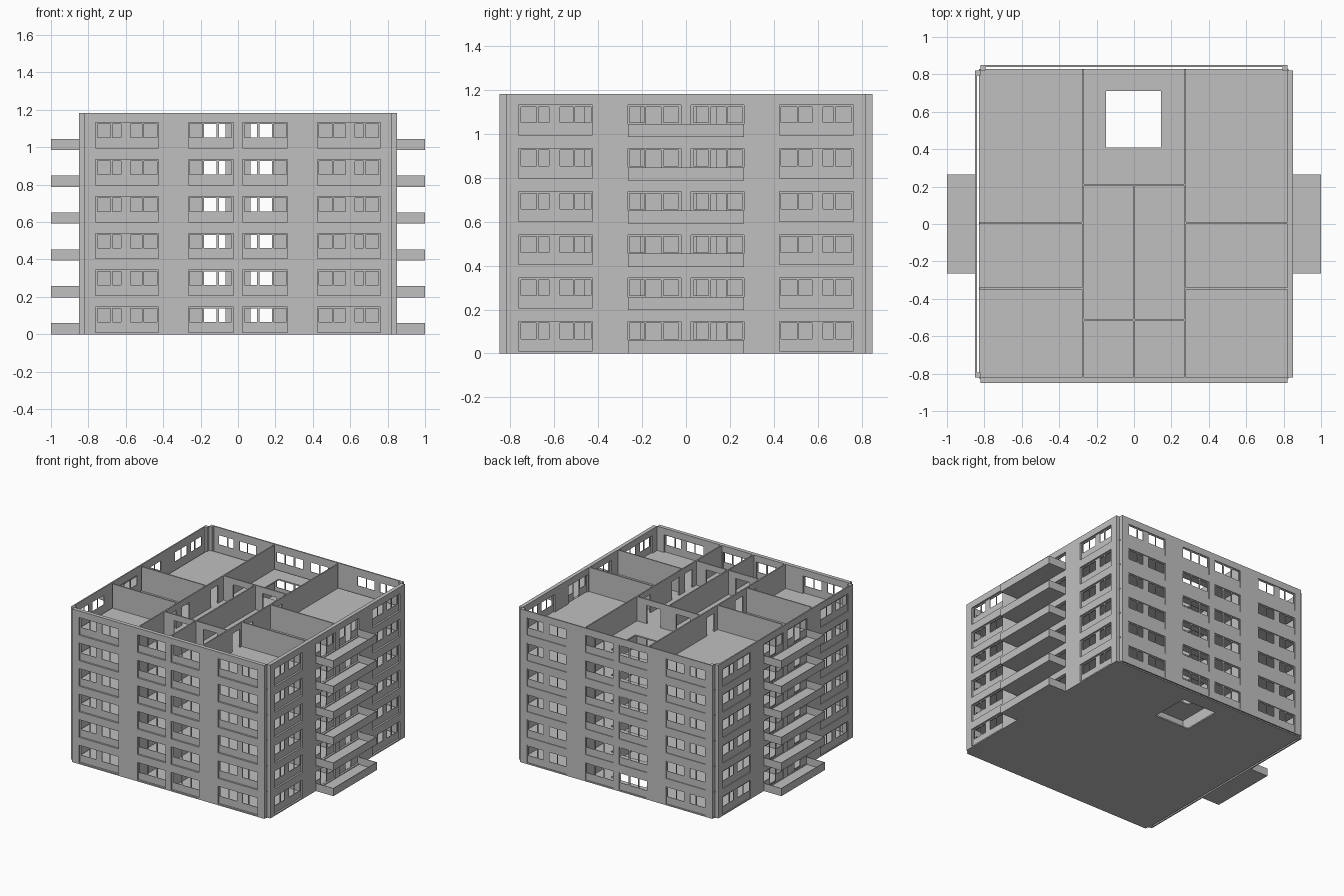
import bpy, bmesh

cube = bpy.data.objects.get("Cube")
if cube:
    bpy.data.objects.remove(cube, do_unlink=True)

STOREYS = 6
STEP = 0.197
TOP = STOREYS * STEP
IN, OUT = 0.82, 0.85      # inner and outer faces of the shell
SLAB = 0.01

grey = bpy.data.materials.new("concrete_grey")
grey.use_nodes = True
colour = (0.53, 0.53, 0.53, 1)
grey.diffuse_color = colour
grey.node_tree.nodes["Principled BSDF"].inputs["Base Color"].default_value = colour

# Coordinate order for sheets running along x, along y, or lying flat
PLACE = {
    "x": lambda u, v, d: (u, d, v),
    "y": lambda u, v, d: (d, u, v),
    "flat": lambda u, v, d: (u, v, d),
}


def inside(rect, u, v):
    return rect[0] < u < rect[1] and rect[2] < v < rect[3]


def sheet(name, axis, d0, d1, solids, holes=()):
    """Thick plate made of solid rectangles (u0, u1, v0, v1) minus holes."""
    rects = list(solids) + list(holes)
    us = sorted({round(c, 4) for r in rects for c in r[:2]})
    vs = sorted({round(c, 4) for r in rects for c in r[2:]})
    bm = bmesh.new()
    verts = {}

    def vert(u, v):
        if (u, v) not in verts:
            verts[u, v] = bm.verts.new(PLACE[axis](u, v, d0))
        return verts[u, v]

    for ua, ub in zip(us, us[1:]):
        for va, vb in zip(vs, vs[1:]):
            mu, mv = (ua + ub) / 2, (va + vb) / 2
            if any(inside(s, mu, mv) for s in solids) and not any(inside(h, mu, mv) for h in holes):
                bm.faces.new([vert(ua, va), vert(ub, va), vert(ub, vb), vert(ua, vb)])
    grown = bmesh.ops.extrude_face_region(bm, geom=bm.faces[:], use_keep_orig=True)
    moved = [g for g in grown["geom"] if isinstance(g, bmesh.types.BMVert)]
    bmesh.ops.translate(bm, verts=moved, vec=PLACE[axis](0, 0, d1 - d0))
    bmesh.ops.recalc_face_normals(bm, faces=bm.faces[:])
    mesh = bpy.data.meshes.new(name)
    bm.to_mesh(mesh)
    bm.free()
    mesh.materials.append(grey)
    obj = bpy.data.objects.new(name, mesh)
    bpy.context.collection.objects.link(obj)
    return obj


def mirrored(spans):
    return [(a, b) for a, b in spans] + [(-b, -a) for a, b in spans]


def every_storey(spans, low, high):
    return [(a, b, n * STEP + low, n * STEP + high) for n in range(STOREYS) for a, b in spans]


# Window bands and their openings
bands = every_storey(mirrored([(0.023, 0.264), (0.425, 0.762)]), 0.01, 0.146)
windows = every_storey(mirrored([(0.034, 0.102), (0.115, 0.182), (0.19, 0.258),
                                 (0.433, 0.505), (0.512, 0.575),
                                 (0.625, 0.671), (0.681, 0.752)]), 0.066, 0.138)
balcony_doors = every_storey(mirrored([(0.115, 0.182)]), 0.012, 0.138)

# Outer walls: the front and right are thick, the back and left thin shells
shell = [(-IN, IN, 0, TOP)]
for name, axis, side, inner in (("front", "x", -1, IN), ("right", "y", 1, IN),
                                ("back", "x", 1, 0.84), ("left", "y", -1, 0.84)):
    openings = windows + (balcony_doors if axis == "y" else [])
    sheet(name + "_wall", axis, side * inner, side * OUT, shell, bands)
    plate = 0.832 if inner == IN else inner
    sheet(name + "_window_panels", axis, side * plate, side * (plate + 0.004), bands, openings)
    if inner != IN:
        ends = [(-IN, -0.795, 0, TOP), (0.795, IN, 0, TOP)]
        sheet(name + "_wall_ends", axis, side * IN, side * inner, ends)

# Floor slabs with the stairwell opening
for n in range(STOREYS):
    sheet(f"floor_{n + 1}", "flat", n * STEP, n * STEP + SLAB,
          [(-0.828, 0.825, -0.825, 0.828)], [(-0.15, 0.145, 0.41, 0.71)])

# Inner walls with doorways
HALF = 0.005
DOOR = (SLAB, 0.15)


def inner_wall(name, axis, d, start, end, doors=()):
    sheet(name, axis, d - HALF, d + HALF, [(start, end, 0, TOP)], every_storey(doors, *DOOR))


room_doors = [(-0.46, -0.37), (-0.3, -0.21), (0.05, 0.14)]
hall_doors = mirrored([(0.067, 0.185)])
inner_wall("left_long_wall", "y", -0.272, -IN, 0.825, room_doors)
inner_wall("right_long_wall", "y", 0.272, -IN, 0.825, room_doors)
inner_wall("middle_wall", "y", 0, -IN, 0.21)
inner_wall("stairwell_wall", "x", 0.21, -0.27, 0.27, hall_doors)
inner_wall("kitchen_wall", "x", -0.513, -0.27, 0.27, hall_doors)
for side, start, end in (("left", -0.825, -0.27), ("right", 0.27, IN)):
    inner_wall(side + "_rear_room_wall", "x", 0.005, start, end)
    inner_wall(side + "_front_room_wall", "x", -0.345, start, end)

# Balconies: a thin base with a parapet on three sides
REACH, WIDE, THIN, RAIL = 1.0, 0.265, 0.004, 0.06
for side, s in (("left", 1), ("right", -1)):
    for n in range(STOREYS):
        z = n * STEP
        x0, x1 = sorted((s * OUT, s * REACH))
        tag = f"{side}_balcony_{n + 1}"
        sheet(tag + "_base", "flat", z, z + THIN, [(x0, x1, -WIDE, WIDE)])
        sheet(tag + "_parapet", "flat", z + THIN, z + RAIL, [(x0, x1, -WIDE, WIDE)],
              [(min(s * OUT, s * (REACH - THIN)), max(s * OUT, s * (REACH - THIN)),
                THIN - WIDE, WIDE - THIN)])
